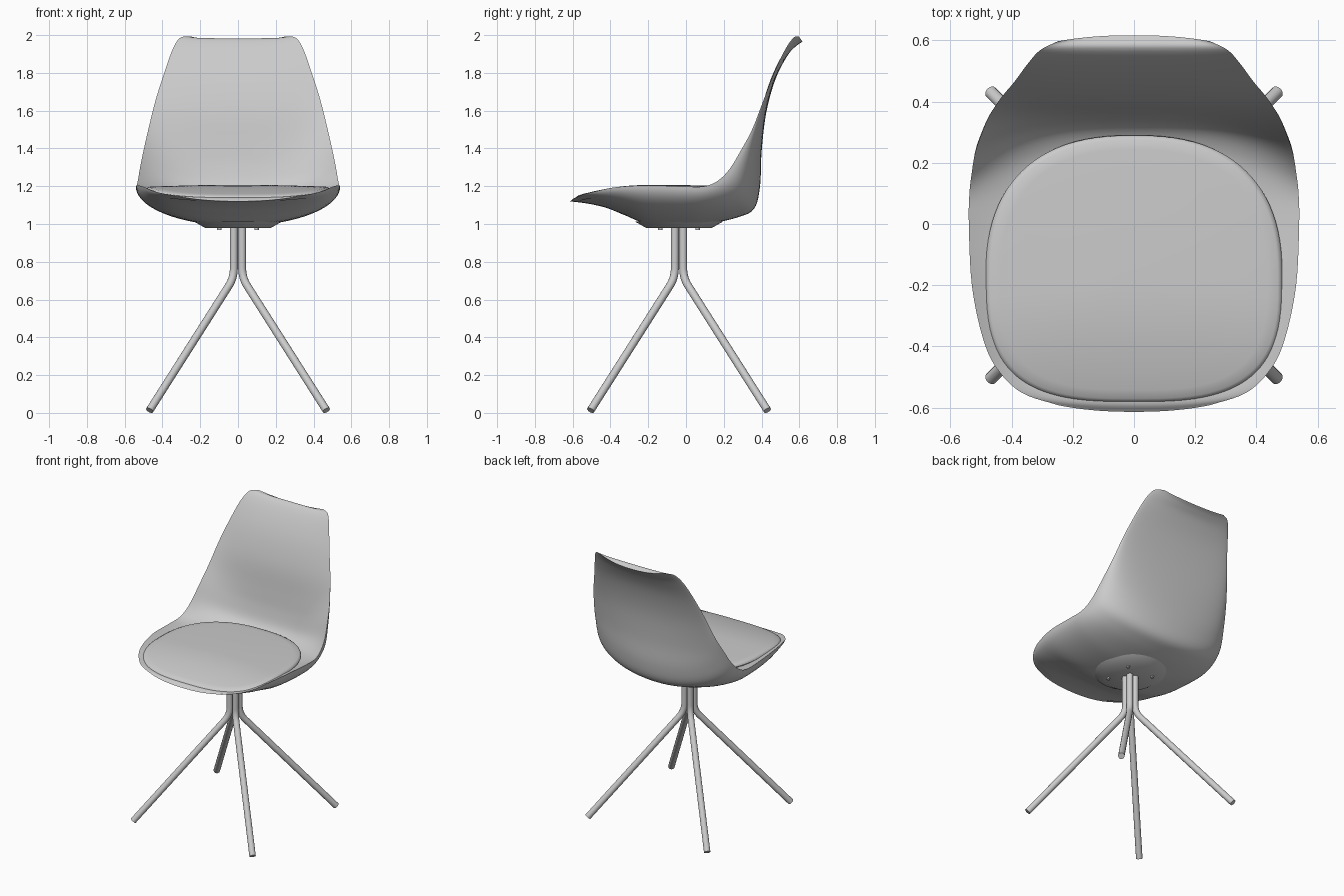
import bpy, bmesh, math
from mathutils import Vector

if "Cube" in bpy.data.objects:
    bpy.data.objects.remove(bpy.data.objects["Cube"])

mat = bpy.data.materials.new("plain grey")
mat.diffuse_color = (0.6, 0.6, 0.6, 1)
mat.use_nodes = True
mat.node_tree.nodes["Principled BSDF"].inputs["Base Color"].default_value = mat.diffuse_color


def finish(obj, angle=40):
    obj.data.materials.clear()
    obj.data.materials.append(mat)
    bpy.ops.object.select_all(action='DESELECT')
    obj.select_set(True)
    bpy.context.view_layer.objects.active = obj
    bpy.ops.object.shade_smooth_by_angle(angle=math.radians(angle))
    return obj


def from_bmesh(bm, name, angle=40):
    bmesh.ops.remove_doubles(bm, verts=bm.verts, dist=0.0002)
    bmesh.ops.recalc_face_normals(bm, faces=bm.faces)
    me = bpy.data.meshes.new(name)
    bm.to_mesh(me)
    bm.free()
    obj = bpy.data.objects.new(name, me)
    bpy.context.collection.objects.link(obj)
    return finish(obj, angle)


def spline(pts, s):
    """Catmull-Rom point at parameter s (0 .. len-1)."""
    n = len(pts) - 1
    i = min(int(s), n - 1)
    f = s - i
    b, c = Vector(pts[i]), Vector(pts[i + 1])
    a = Vector(pts[i - 1]) if i > 0 else 2 * b - c
    d = Vector(pts[i + 2]) if i + 2 <= n else 2 * c - b
    return 0.5 * (2 * b + (c - a) * f + (2 * a - 5 * b + 4 * c - d) * f ** 2
                  + (3 * b - a - 3 * c + d) * f ** 3)


# Shell: stations from front lip to top edge: rim point, outer and inner centreline
rim = [(.25, -.592, 1.135), (.37, -.55, 1.155), (.45, -.47, 1.175), (.495, -.37, 1.195),
       (.53, -.2, 1.205), (.54, 0, 1.198), (.538, .1, 1.2), (.53, .17, 1.23),
       (.52, .23, 1.29), (.502, .285, 1.38), (.475, .35, 1.5), (.435, .412, 1.66),
       (.39, .466, 1.8), (.348, .523, 1.92), (.307, .568, 1.985), (.25, .597, 1.993)]
outer = [(-.614, 1.12), (-.52, 1.108), (-.42, 1.085), (-.32, 1.045), (-.2, 1.0), (0, .99),
         (.13, 1.003), (.27, 1.034), (.36, 1.08), (.392, 1.2), (.40, 1.38), (.425, 1.59),
         (.475, 1.77), (.54, 1.895), (.587, 1.945), (.617, 1.965)]
inner = [(-.614, 1.12), (-.58, 1.14), (-.5, 1.13), (-.38, 1.12), (-.2, 1.12), (0, 1.12),
         (.15, 1.13), (.25, 1.15), (.32, 1.2), (.353, 1.3), (.372, 1.42), (.398, 1.6),
         (.45, 1.77), (.516, 1.905), (.575, 1.98), (.617, 1.965)]

bm = bmesh.new()
ROWS, COLS, LAST = 75, 20, len(rim) - 1
for centre, is_inner in ((outer, False), (inner, True)):
    grid = []
    for r in range(ROWS + 1):
        s = LAST * r / ROWS
        R, C = spline(rim, s), spline(centre, s)
        w = min(1, s, LAST - s) if is_inner else 0
        k = max(0, 1 - s / 2, 1 - (LAST - s) / 3)
        row = []
        for c in range(-COLS, COLS + 1):
            th = math.pi / 2 * c / COLS
            u = math.sin(th)
            t = (1 - k) * (1 - math.cos(th)) + k * abs(u) ** 2.3
            t = (1 - w) * t + w * abs(u) ** 3
            row.append(bm.verts.new((R.x * u, C[0] + (R.y - C[0]) * t,
                                     C[1] + (R.z - C[1]) * t)))
        grid.append(row)
    for r in range(ROWS):
        for c in range(2 * COLS):
            bm.faces.new((grid[r][c], grid[r][c + 1], grid[r + 1][c + 1], grid[r + 1][c]))
from_bmesh(bm, "seat_shell", 60)

# Cushion: rounded-square rings following the seat height
bm = bmesh.new()
SEG = 96
rings = []
for k, dz in ((.5, -.03), (.975, -.03), (1, -.017), (.993, -.006), (.97, 0), (.9, .002),
              (.75, .004), (.55, .007), (.35, .009), (.15, .01), (.02, .01)):
    ring = []
    for i in range(SEG):
        a = 2 * math.pi * i / SEG
        ca, sa = math.cos(a), math.sin(a)
        n = 3.0 if sa < 0 else 2.45
        x = .485 * k * math.copysign(abs(ca) ** (2 / n), ca)
        y = -.18 + (.403 if sa < 0 else .47) * k * math.copysign(abs(sa) ** (2 / n), sa)
        z = 1.197 - .048 * max(0, (-.2 - y) / .38) ** 2 + dz
        ring.append(bm.verts.new((x, y, z)))
    rings.append(ring)
for a, b in zip(rings, rings[1:]):
    for i in range(SEG):
        j = (i + 1) % SEG
        bm.faces.new((a[i], a[j], b[j], b[i]))
bm.faces.new(rings[0])
bm.faces.new(rings[-1])
from_bmesh(bm, "cushion", 60)


# Flared mounting base and its screws
def cone(name, x, y, z, r_low, r_top, h, seg=48):
    bpy.ops.mesh.primitive_cone_add(vertices=seg, radius1=r_low, radius2=r_top, depth=h,
                                    location=(x, y, z))
    obj = bpy.context.object
    obj.name = name
    return finish(obj)


YC = -.037
cone("mounting_base", 0, YC, .996, .172, .235, .036)
for sx in (-1, 1):
    for sy in (-1, 1):
        cone("base_screw", sx * .1, YC + sy * .1, .974, .012, .012, .012, 16)

# Legs: bent tubes, one per quarter
for sx, xn in ((-1, "left"), (1, "right")):
    for sy, yn in ((-1, "front"), (1, "back")):
        top, bend = Vector((.022, .022, .99)), Vector((.022, .022, .715))
        foot = Vector((.468, .468, .0135))
        p0 = bend + Vector((0, 0, .055))
        p2 = bend + (foot - bend).normalized() * .055
        path = [top] + [p0 * (1 - f) ** 2 + bend * 2 * f * (1 - f) + p2 * f * f
                        for f in [i / 8 for i in range(9)]] + [foot]
        cu = bpy.data.curves.new(f"{yn}_{xn}_leg", 'CURVE')
        cu.dimensions = '3D'
        cu.bevel_depth = .021
        cu.bevel_resolution = 6
        cu.use_fill_caps = True
        sp = cu.splines.new('POLY')
        sp.points.add(len(path) - 1)
        for pt, p in zip(sp.points, path):
            pt.co = (sx * p.x, YC + sy * p.y, p.z, 1)
        obj = bpy.data.objects.new(cu.name, cu)
        bpy.context.collection.objects.link(obj)
        bpy.ops.object.select_all(action='DESELECT')
        obj.select_set(True)
        bpy.context.view_layer.objects.active = obj
        bpy.ops.object.convert(target='MESH')
        finish(bpy.context.object)
